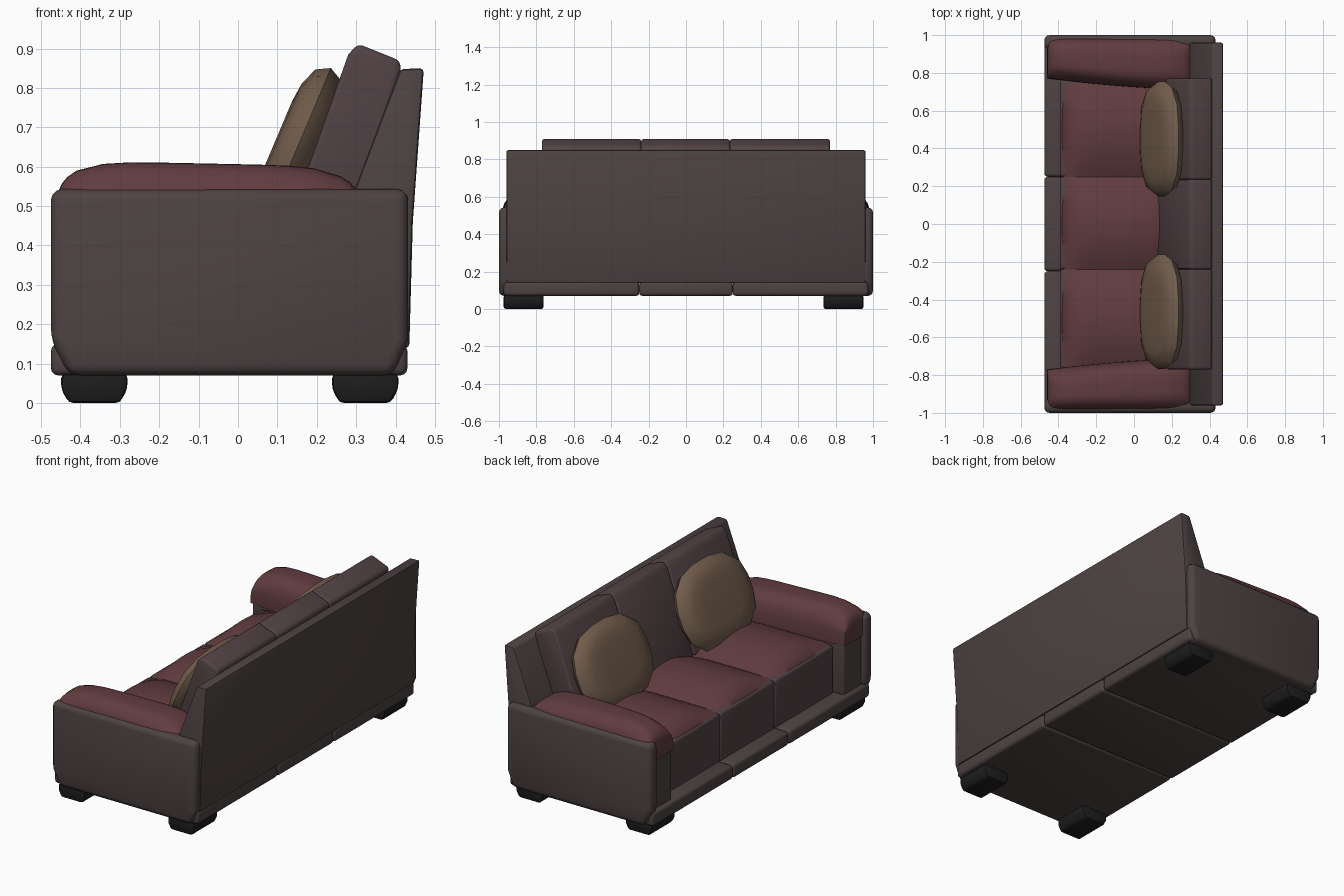
import bpy, bmesh, math
from mathutils import Vector

if "Cube" in bpy.data.objects:
    bpy.data.objects.remove(bpy.data.objects["Cube"])


def mat(name, rgb):
    m = bpy.data.materials.new(name)
    m.diffuse_color = (*rgb, 1)
    m.use_nodes = True
    m.node_tree.nodes["Principled BSDF"].inputs["Base Color"].default_value = m.diffuse_color
    return m


DARK = mat("dark_leather", (0.075, 0.055, 0.055))
BACK = mat("back_leather", (0.085, 0.055, 0.060))
RED = mat("red_leather", (0.120, 0.045, 0.050))
TAN = mat("tan_fabric", (0.170, 0.110, 0.072))
BLACK = mat("black_foot", (0.012, 0.012, 0.012))


def finish(bm, name, material, bevel=0, segs=3, angle=40):
    bmesh.ops.recalc_face_normals(bm, faces=bm.faces)
    me = bpy.data.meshes.new(name)
    bm.to_mesh(me)
    bm.free()
    ob = bpy.data.objects.new(name, me)
    bpy.context.collection.objects.link(ob)
    me.materials.append(material)
    bpy.ops.object.select_all(action='DESELECT')
    ob.select_set(True)
    bpy.context.view_layer.objects.active = ob
    if bevel:
        b = ob.modifiers.new("bevel", 'BEVEL')
        b.width, b.segments, b.limit_method = bevel, segs, 'ANGLE'
        b.angle_limit = math.radians(25)
        bpy.ops.object.modifier_apply(modifier=b.name)
    bpy.ops.object.shade_smooth_by_angle(angle=math.radians(angle))
    return ob


def prism(name, pts, y0, y1, material, bevel=0, segs=3):
    """Side profile (x, z) extruded from y0 to y1."""
    bm = bmesh.new()
    a = [bm.verts.new((x, y0, z)) for x, z in pts]
    b = [bm.verts.new((x, y1, z)) for x, z in pts]
    bm.faces.new(a)
    bm.faces.new(b[::-1])
    n = len(pts)
    for i in range(n):
        j = (i + 1) % n
        bm.faces.new((a[i], b[i], b[j], a[j]))
    return finish(bm, name, material, bevel, segs)


def box(name, x0, x1, y0, y1, z0, z1, material, bevel=0, segs=3):
    return prism(name, [(x0, z0), (x1, z0), (x1, z1), (x0, z1)], y0, y1, material, bevel, segs)


def soft(name, fn, material):
    """Subdivided cube with every point mapped through fn(u, v, w)."""
    bm = bmesh.new()
    bmesh.ops.create_cube(bm, size=2)
    bmesh.ops.subdivide_edges(bm, edges=bm.edges[:], cuts=9, use_grid_fill=True)
    for v in bm.verts:
        v.co = fn(*v.co)
    return finish(bm, name, material, angle=50)


# Three matching sections: base, seat front, seat cushion, back cushion
base_y = [-0.975, -0.25, 0.25, 0.975]
seat_y = [-0.765, -0.24, 0.25, 0.765]
back_y = [-0.77, -0.24, 0.235, 0.77]
back_profile = [(0.115, 0.42), (0.28, 0.885), (0.305, 0.912), (0.41, 0.87),
                (0.415, 0.845), (0.28, 0.42)]
for i in range(3):
    box(f"base_{i}", -0.475, 0.43, base_y[i], base_y[i + 1], 0.07, 0.15, DARK, 0.018)
    y0, y1 = seat_y[i], seat_y[i + 1]
    box(f"seat_front_{i}", -0.392, 0.30, y0, y1, 0.14, 0.42, BACK, 0.015)

    def seat(u, v, w, y0=y0, y1=y1):
        t = (w + 1) / 2
        crown = 0.065 * (1 - v ** 2) * (1 - max(0, -u) ** 4) - 0.015 * u ** 8
        x = -0.125 + 0.265 * u * (1 - 0.03 * t * v ** 4)
        return Vector((x, (y0 + y1) / 2 + (y1 - y0) / 2 * v, 0.39 + t * (0.035 + crown)))
    soft(f"seat_cushion_{i}", seat, RED)
    prism(f"back_cushion_{i}", back_profile, back_y[i], back_y[i + 1], BACK, 0.024)

# Reclined back shell
prism("back_panel", [(0.25, 0.14), (0.25, 0.42), (0.412, 0.848), (0.472, 0.85),
                     (0.444, 0.46), (0.435, 0.14)], -0.96, 0.96, DARK, 0.01, 2)

# Arms: outer panel, inner body, padded top
for s, side in ((1, "left"), (-1, "right")):
    prism(f"arm_panel_{side}", [(-0.475, 0.16), (-0.43, 0.07), (0.395, 0.07), (0.432, 0.16),
                                (0.432, 0.543), (-0.475, 0.543)], s * 0.925, s * 1.0, DARK, 0.028)
    box(f"arm_body_{side}", -0.452, 0.40, s * 0.77, s * 0.95, 0.14, 0.52, DARK, 0.015)

    def pad(u, v, w, s=s):
        t = (w + 1) / 2
        x = -0.075 + 0.385 * u * (1 - 0.13 * t ** 6)
        inner = 0.77 - 0.03 * (u + 1) - 0.01 * (1 - u ** 2)
        y = inner + (0.99 - inner) * (v * (1 - 0.16 * t ** 3) + 1) / 2
        z = 0.43 + t * (0.185 - 0.045 * v ** 4 - 0.025 * u ** 6 - 0.007 * (u + 1))
        return Vector((x, y * s, z))
    soft(f"arm_pad_{side}", pad, RED)


# Scatter pillows: rounded octagonal discs leaning on the back
def pillow(name, yc):
    up, nrm = Vector((0.39, 0, 0.92)), Vector((0.92, 0, -0.39))
    c = Vector((0.146, yc, 0.638))
    bm = bmesh.new()
    rings = []
    n = 16
    for d, k in ((-0.058, 0.5), (-0.053, 0.72), (-0.035, 0.92), (0, 1),
                 (0.035, 0.92), (0.053, 0.72), (0.058, 0.5)):
        ring = []
        for i in range(n):
            a = 2 * math.pi * (i + 0.5) / n
            ca, sa = math.cos(a), math.sin(a)
            r = k / (abs(ca) ** 2.7 + abs(sa) ** 2.7) ** (1 / 2.7)
            ring.append(bm.verts.new(c + nrm * d + up * (0.232 * r * sa)
                                     + Vector((0, 0.305 * r * ca, 0))))
        rings.append(ring)
    for p, q in zip(rings, rings[1:]):
        for i in range(n):
            j = (i + 1) % n
            bm.faces.new((p[i], p[j], q[j], q[i]))
    bm.faces.new(rings[0])
    bm.faces.new(rings[-1])
    finish(bm, name, TAN, angle=50)


pillow("pillow_left", 0.45)
pillow("pillow_right", -0.465)

# Block feet, tapered toward the floor
for i, x in enumerate((-0.365, 0.323)):
    for j, y in enumerate((-0.868, 0.842)):
        prism(f"foot_{i}{j}", [(x - 0.065, 0), (x + 0.065, 0), (x + 0.084, 0.035),
                               (x + 0.084, 0.075), (x - 0.084, 0.075), (x - 0.084, 0.035)],
              y - 0.107, y + 0.107, BLACK, 0.012, 2)
